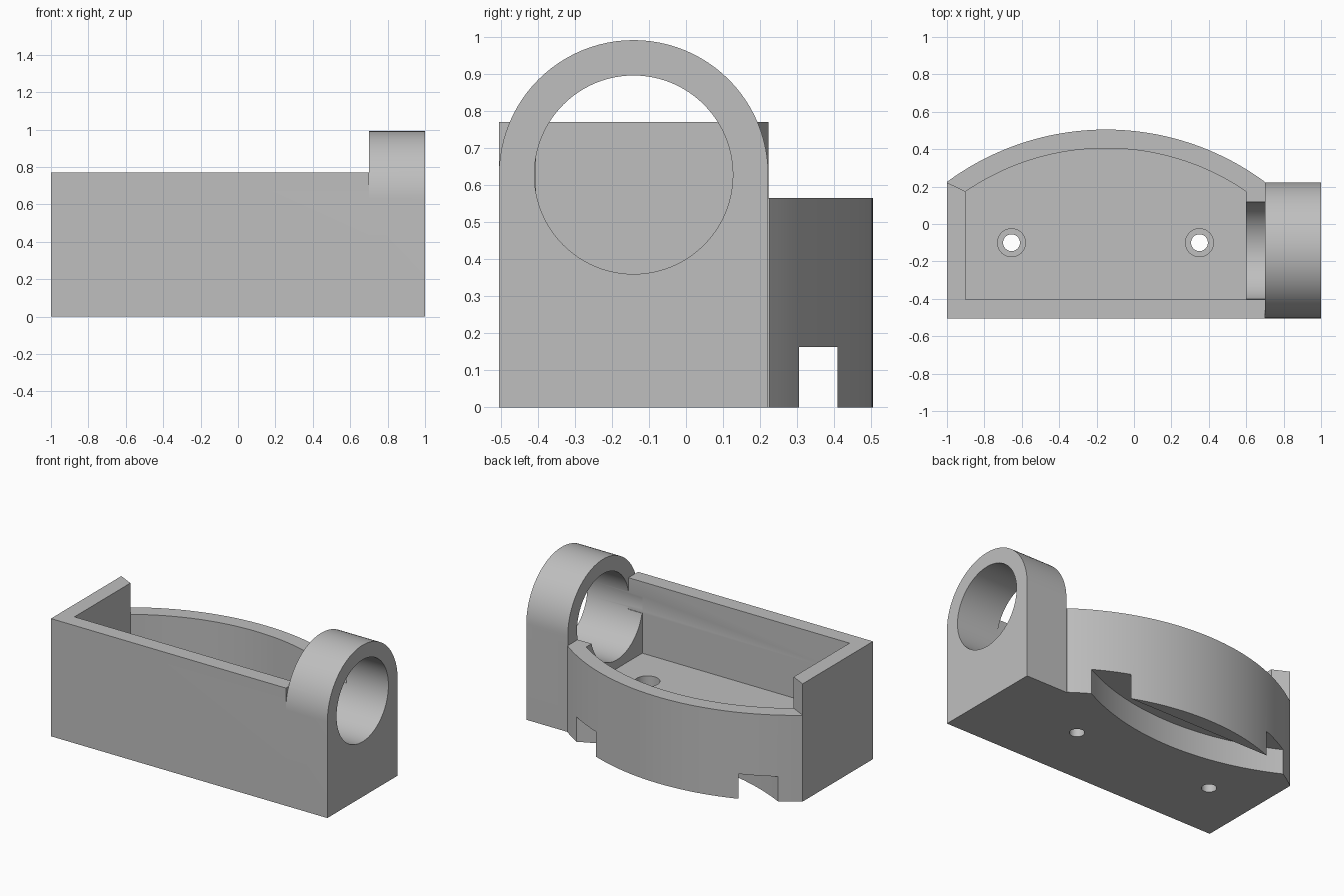
import bpy, bmesh, math
from mathutils import Vector

cube = bpy.data.objects.get("Cube")
if cube:
    bpy.data.objects.remove(cube, do_unlink=True)

grey = bpy.data.materials.new("plain_grey")
grey.use_nodes = True
grey.diffuse_color = (0.52, 0.52, 0.52, 1)
grey.node_tree.nodes["Principled BSDF"].inputs["Base Color"].default_value = grey.diffuse_color

FRONT, BACK = -0.505, 0.222
MID_X, ARC_Y = -0.15, -0.925          # centre of the curved back wall
BORE_Y, BORE_Z = -0.1415, 0.628       # axis of the ring


def arc(cx, cy, r, start, end, steps):
    """Points along a circular arc, angles in radians."""
    return [(cx + r * math.cos(start + (end - start) * i / steps),
             cy + r * math.sin(start + (end - start) * i / steps))
            for i in range(steps + 1)]


def circle(cx, cy, r, steps=64):
    return arc(cx, cy, r, 0, math.tau, steps)[:-1]


def bulge(r, half_width):
    """Arc of the back wall, running from its +x end to its -x end."""
    a = math.asin(half_width / r)
    return arc(MID_X, ARC_Y, r, math.pi / 2 - a, math.pi / 2 + a, 48)


def prism(name, outline, low, high, axis="z"):
    """Extrude an outline along z (x, y points) or along x (y, z points)."""
    def place(a, b, h):
        return Vector((a, b, h)) if axis == "z" else Vector((h, a, b))
    bm = bmesh.new()
    face = bm.faces.new([bm.verts.new(place(a, b, low)) for a, b in outline])
    out = bmesh.ops.extrude_face_region(bm, geom=[face])
    moved = [v for v in out["geom"] if isinstance(v, bmesh.types.BMVert)]
    bmesh.ops.translate(bm, verts=moved, vec=place(0, 0, high - low))
    bmesh.ops.recalc_face_normals(bm, faces=bm.faces)
    mesh = bpy.data.meshes.new(name)
    bm.to_mesh(mesh)
    bm.free()
    mesh.materials.append(grey)
    obj = bpy.data.objects.new(name, mesh)
    bpy.context.collection.objects.link(obj)
    return obj


def combine(target, tool, operation):
    """Apply a boolean and discard the helper."""
    tool.hide_render = True
    mod = target.modifiers.new(operation, "BOOLEAN")
    mod.operation, mod.object, mod.solver = operation, tool, "EXACT"
    bpy.context.view_layer.objects.active = target
    bpy.ops.object.modifier_apply(modifier=mod.name)
    bpy.data.objects.remove(tool, do_unlink=True)


# Tray body with a bowed back
body = prism("tray_with_ring", [(-1, FRONT), (0.7, FRONT)] + bulge(1.43, 0.85), 0, 0.77)

# Hollow of the tray
hollow = [(-0.9, FRONT + 0.1), (0.6, FRONT + 0.1)] + bulge(1.33, 0.75)
combine(body, prism("hollow_cutter", hollow, 0.303, 1), "DIFFERENCE")

# Lower the back and right walls, leaving a mitred end on the left wall
lowered = [(-0.9, FRONT + 0.1), (0.8, FRONT + 0.1), (0.8, 0.7), (-1.1, 0.7),
           (-1.1, 0.272), (-0.9, 0.173)]
combine(body, prism("rim_cutter", lowered, 0.565, 1.1), "DIFFERENCE")

# Concave undercut below the back wall
dip_r, dip_y = 1.6, 0.129
dip = arc(MID_X, dip_y + dip_r, dip_r, -math.pi / 2 - 0.6, -math.pi / 2 + 0.6, 48)
combine(body, prism("undercut_cutter", dip, -0.1, 0.163), "DIFFERENCE")

# Counterbored screw holes
for x in (-0.655, 0.35):
    combine(body, prism("hole_cutter", circle(x, -0.1, 0.045, 32), -0.1, 0.5), "DIFFERENCE")
    combine(body, prism("counterbore_cutter", circle(x, -0.1, 0.075, 32), 0.2, 0.5), "DIFFERENCE")

# Ring block with a round top
block = [(FRONT, 0), (BACK, 0)] + arc(BORE_Y, BORE_Z, 0.3635, 0, math.pi, 48)
combine(body, prism("ring_block", block, 0.7, 1, "x"), "UNION")

# Bore through the ring and the right wall
combine(body, prism("bore_cutter", circle(BORE_Y, BORE_Z, 0.268, 96), 0.598, 1.1, "x"), "DIFFERENCE")

bpy.ops.object.select_all(action="DESELECT")
body.select_set(True)
bpy.context.view_layer.objects.active = body
bpy.ops.object.shade_smooth_by_angle(angle=math.radians(25))
